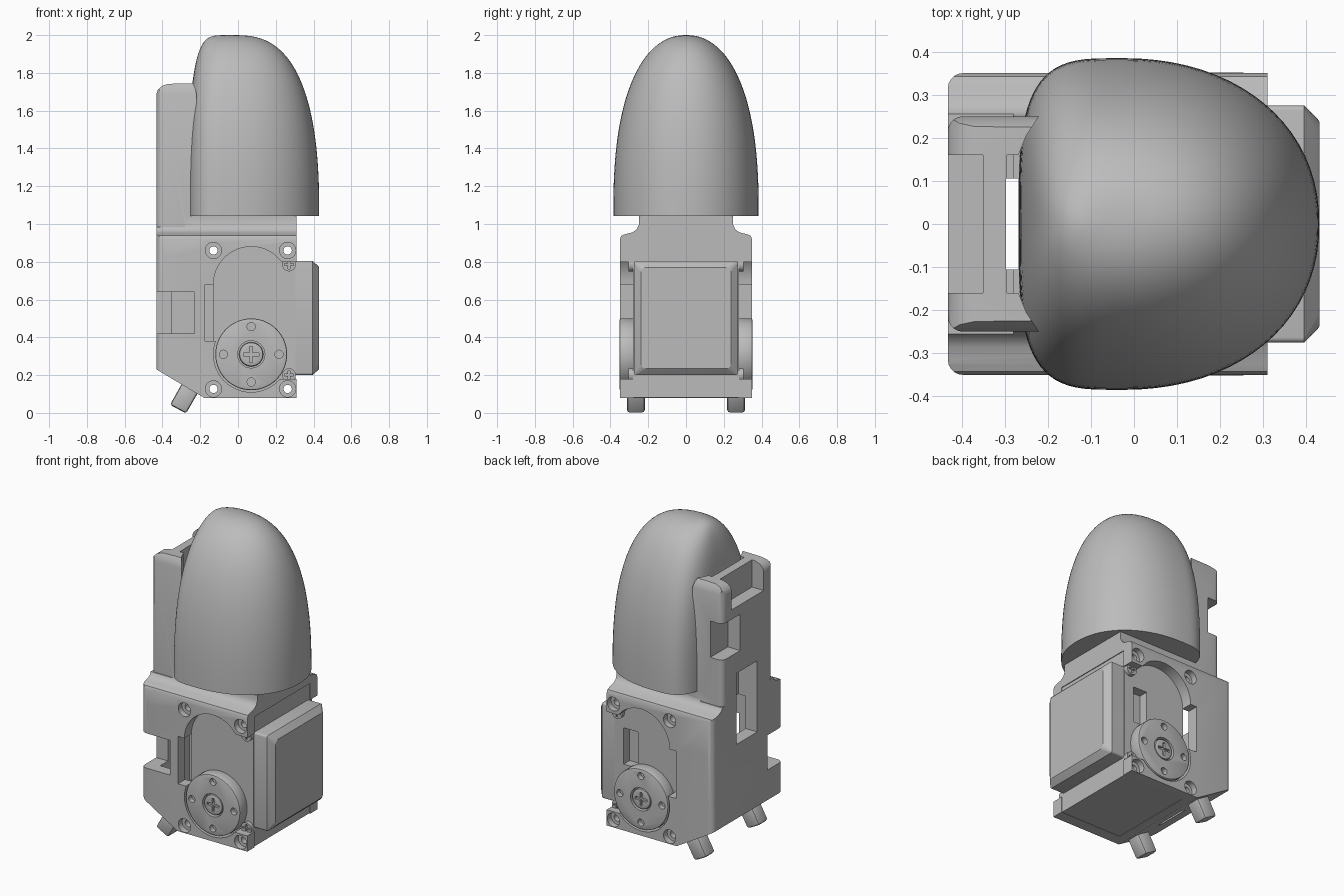
import bpy, bmesh, math

if "Cube" in bpy.data.objects:
    bpy.data.objects.remove(bpy.data.objects["Cube"])

grey = bpy.data.materials.new("plain grey")
grey.diffuse_color = (0.5, 0.5, 0.5, 1)
grey.use_nodes = True
grey.node_tree.nodes["Principled BSDF"].inputs["Base Color"].default_value = grey.diffuse_color


def finish(bm, name):
    bmesh.ops.recalc_face_normals(bm, faces=bm.faces)
    me = bpy.data.meshes.new(name)
    bm.to_mesh(me)
    bm.free()
    ob = bpy.data.objects.new(name, me)
    bpy.context.collection.objects.link(ob)
    me.materials.append(grey)
    return ob


def loft(name, rings):
    """Closed solid through matching rings of points."""
    bm = bmesh.new()
    rings = [[bm.verts.new(p) for p in ring] for ring in rings]
    n = len(rings[0])
    bm.faces.new(rings[0])
    bm.faces.new(rings[-1])
    for lo, hi in zip(rings, rings[1:]):
        for i in range(n):
            j = (i + 1) % n
            bm.faces.new((lo[i], lo[j], hi[j], hi[i]))
    return finish(bm, name)


def prism(name, pts, axis, lo, hi):
    """Extrude a 2D outline along an axis."""
    place = {'x': lambda a, b, t: (t, a, b),
             'y': lambda a, b, t: (a, t, b),
             'z': lambda a, b, t: (a, b, t)}[axis]
    return loft(name, [[place(a, b, t) for a, b in pts] for t in (lo, hi)])


def box(name, x0, x1, y0, y1, z0, z1):
    return prism(name, [(x0, y0), (x1, y0), (x1, y1), (x0, y1)], 'z', z0, z1)


def disc(name, x, z, r, y0, y1, n=32):
    pts = [(x + r * math.cos(2 * math.pi * i / n), z + r * math.sin(2 * math.pi * i / n)) for i in range(n)]
    return prism(name, pts, 'y', y0, y1)


def mirrored(half):
    return half + [(-a, b) for a, b in reversed(half)]


def apply(ob, kind, **settings):
    bpy.context.view_layer.objects.active = ob
    m = ob.modifiers.new("m", kind)
    for k, v in settings.items():
        setattr(m, k, v)
    bpy.ops.object.modifier_apply(modifier=m.name)


def boolean(ob, op, *tools):
    for t in tools:
        apply(ob, 'BOOLEAN', object=t, operation=op, solver='EXACT')
        bpy.data.objects.remove(t)


def bevel(ob, width, segments=2):
    apply(ob, 'BEVEL', width=width, segments=segments, limit_method='ANGLE')


def rounded_back(w, x1, r=0.035, n=5):
    """Plan outline with rounded corners on the back (-x) side."""
    arc = [(-0.432 + r - r * math.sin(a), w - r + r * math.cos(a))
           for a in [math.pi / 2 * i / n for i in range(n + 1)]]
    return [(x1, w)] + arc + [(x, -y) for x, y in reversed(arc)] + [(x1, -w)]


# Lower frame: plan outline trimmed by side and end silhouettes
frame = prism("frame", rounded_back(0.35, 0.31), 'z', 0.0, 1.045)
boolean(frame, 'INTERSECT',
        prism("side", [(-0.6, 0.33), (-0.432, 0.23), (-0.18, 0.08), (0.6, 0.08), (0.6, 1.2), (-0.28, 1.2),
                       (-0.28, 0.985), (-0.6, 0.985)], 'y', -1, 1),
        prism("end", mirrored([(0.4, -0.1), (0.4, 0.6), (0.35, 0.6), (0.35, 0.92), (0.342, 0.938),
                               (0.325, 0.945), (0.285, 0.955), (0.262, 0.97), (0.25, 0.995), (0.25, 1.2)]), 'x', -1, 1))

# Tall column behind the dome
plan = rounded_back(0.25, -0.22)
plan = plan + [(-0.25, -0.205), (-0.268, -0.16), (-0.295, -0.16), (-0.295, 0.16), (-0.268, 0.16), (-0.25, 0.205)]
column = prism("column", plan, 'z', 0.96, 1.8)
boolean(column, 'INTERSECT',
        prism("side", [(-0.6, 0.9), (0, 0.9), (0, 1.75), (-0.37, 1.742), (-0.405, 1.73), (-0.425, 1.71), (-0.434, 1.68), (-0.6, 1.6)], 'y', -1, 1),
        prism("end", mirrored([(0.3, 0.9), (0.3, 1.68), (0.25, 1.69), (0.24, 1.72), (0.215, 1.76)]), 'x', -1, 1))
boolean(frame, 'UNION', column)

# Inner cavity, rear window, top pocket, wiring slot and side notches
boolean(frame, 'DIFFERENCE',
        prism("cavity", [(-0.35, 0.2), (-0.125, 0.2), (-0.125, -0.1), (0.5, -0.1), (0.5, 0.905), (-0.35, 0.905)], 'y', -0.278, 0.278),
        box("window", -0.6, -0.30, -0.095, 0.11, 0.70, 1.15),
        box("top_pocket", -0.6, -0.35, -0.16, 0.16, 1.57, 2),
        box("slot", -0.297, -0.268, -0.106, 0.106, -0.1, 2),
        box("side_pocket", -0.6, -0.345, 0.075, 0.5, 1.28, 1.51),
        box("notch", -0.6, -0.295, -0.5, -0.2, 0.42, 0.64),
        box("notch_end", -0.3, -0.23, -0.5, -0.265, 0.42, 0.64))

# Arched openings in both side plates
cx = 0.07
arch = [(cx + 0.2 * math.cos(a), 0.68 + 0.2 * math.sin(a)) for a in [math.pi * i / 24 for i in range(7, 25)]]
arch += [(-0.175, 0.68), (-0.175, 0.38), (-0.12, 0.38), (-0.12, 0.25), (0.1, 0.18), (0.4, 0.18), (0.4, 0.8), (0.23, 0.8)]
for s in (-1, 1):
    y0, y1 = sorted((s * 0.26, s * 0.5))
    boolean(frame, 'DIFFERENCE', prism("arch", arch, 'y', y0, y1), disc("horn_gap", cx, 0.31, 0.2, y0, y1, 48))

# Motor body between the plates, with a rear connector block
servo = box("motor_body", -0.13, 0.305, -0.28, 0.28, 0.082, 0.91)
boolean(servo, 'DIFFERENCE', box("recess", 0.14, 0.24, 0.22, 0.4, 0.46, 0.69))
box("connector_block", -0.2, -0.125, -0.2, 0.2, 0.34, 0.71)

# Mounting holes with counterbores at the four corners
for x in (-0.13, 0.263):
    for z in (0.127, 0.86):
        for ob in (frame, servo):
            boolean(ob, 'DIFFERENCE', disc("hole", x, z, 0.022, -1, 1, 20))
        for s in (-1, 1):
            y0, y1 = sorted((s * 0.312, s * 0.5))
            boolean(frame, 'DIFFERENCE', disc("counterbore", x, z, 0.043, y0, y1, 28))


def rounded_rect(x, w, h, r, zc=0.5025, n=4):
    """Rounded rectangle facing +x."""
    ring = []
    for q, (sy, sz) in enumerate(((1, 1), (-1, 1), (-1, -1), (1, -1))):
        for i in range(n + 1):
            a = math.pi / 2 * (q + i / n)
            ring.append((x, sy * (w - r) + r * math.cos(a), zc + sz * (h - r) + r * math.sin(a)))
    return ring


# Motor housing block with tapered outer face
loft("motor_housing", [rounded_rect(*p) for p in ((0.3, 0.275, 0.302, 0.012), (0.395, 0.275, 0.302, 0.012),
                                                  (0.425, 0.245, 0.275, 0.03), (0.43, 0.238, 0.268, 0.025))])


def cross(x, z, r, w, y0, y1):
    return [box("cross", x - r, x + r, y0, y1, z - w, z + w), box("cross", x - w, x + w, y0, y1, z - r, z + r)]


# Round horns, centre screws and small corner screws on both sides
for s, label in ((-1, "front"), (1, "rear")):
    y0, y1 = sorted((s * 0.27, s * 0.352))
    horn = disc(label + "_horn", cx, 0.31, 0.19, y0, y1, 56)
    bevel(horn, 0.008)
    c0, c1 = sorted((s * 0.32, s * 0.5))
    boolean(horn, 'DIFFERENCE', disc("seat", cx, 0.31, 0.072, c0, c1))
    for dx, dz in ((0.147, 0), (-0.147, 0), (0, 0.147), (0, -0.147)):
        boolean(horn, 'DIFFERENCE', disc("hole", cx + dx, 0.31 + dz, 0.022, c0, c1, 16))
    y0, y1 = sorted((s * 0.31, s * 0.35))
    screw = disc(label + "_horn_screw", cx, 0.31, 0.064, y0, y1)
    bevel(screw, 0.01)
    c0, c1 = sorted((s * 0.335, s * 0.5))
    boolean(screw, 'DIFFERENCE', *cross(cx, 0.31, 0.042, 0.008, c0, c1))
    for z, place in ((0.2, "lower"), (0.785, "upper")):
        y0, y1 = sorted((s * 0.26, s * 0.305))
        small = disc(f"{label}_{place}_screw", 0.27, z, 0.036, y0, y1, 24)
        c0, c1 = sorted((s * 0.295, s * 0.5))
        boolean(small, 'DIFFERENCE', *cross(0.27, z, 0.024, 0.005, c0, c1))

# Slanted pegs under the back
for s, label in ((-1, "front"), (1, "rear")):
    y0, y1 = sorted((s * 0.218, s * 0.312))
    peg = prism(label + "_peg", [(-0.36, 0.043), (-0.275, -0.003), (-0.203, 0.122), (-0.288, 0.172)], 'y', y0, y1)
    bevel(peg, 0.014)

# Fingertip-shaped dome: superellipse rings, flatter towards the back
rings, sides, x0 = 36, 80, -0.03
loops = []
for k in range(rings):
    u = math.sin(math.pi / 2 * k / (rings - 0.7))
    h = 1 - u ** 2.5
    loop = []
    for i in range(sides):
        a = 2 * math.pi * i / sides
        c, s = math.cos(a), math.sin(a)
        size, b, n = (0.46, 2.75, 2.15) if c > 0 else (0.238, 5.2, 3.6)
        # Sections become rounder towards the tip
        n = 2.1 + (n - 2.1) * (1 - u ** 4)
        px = math.copysign(abs(c) ** (2 / n), c) * size * h ** (1 / b)
        py = math.copysign(abs(s) ** (2 / n), s) * 0.385 * h ** (1 / 2.2)
        loop.append((x0 + px, py, 1.042 + 0.958 * u))
    loops.append(loop)
loops.append([(x0 + (x - x0) * 0.3, y * 0.3, 2.0) for x, y, z in loops[-1]])
loft("dome", loops)

# Smooth curved surfaces, keep crisp edges
for ob in bpy.context.scene.objects:
    ob.select_set(True)
    bpy.context.view_layer.objects.active = ob
bpy.ops.object.shade_smooth_by_angle(angle=math.radians(32))
